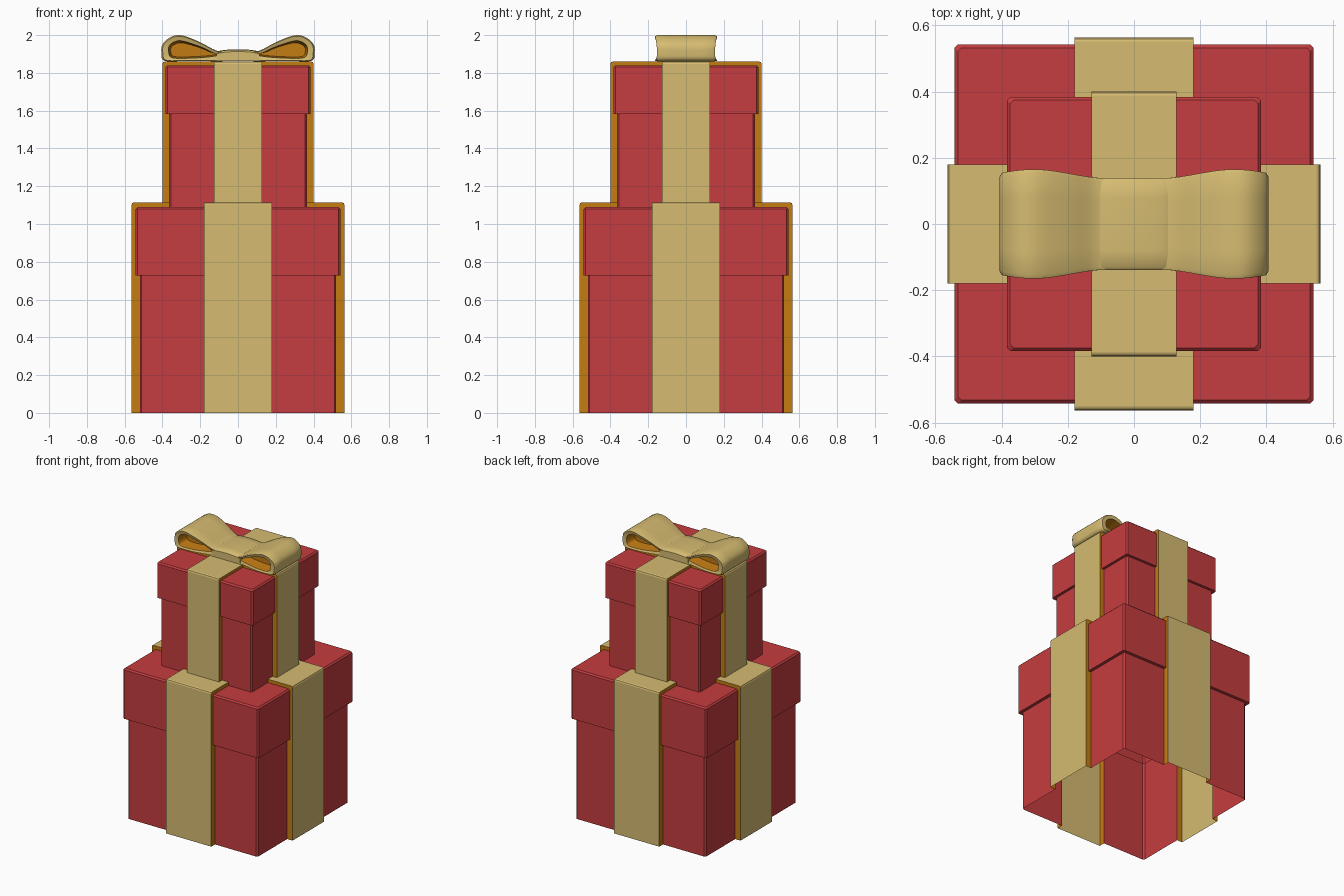
import bpy, bmesh, math

if "Cube" in bpy.data.objects:
    bpy.data.objects.remove(bpy.data.objects["Cube"])


def material(name, rgb):
    m = bpy.data.materials.new(name)
    m.diffuse_color = (*rgb, 1)
    m.use_nodes = True
    m.node_tree.nodes["Principled BSDF"].inputs["Base Color"].default_value = m.diffuse_color
    return m


RED = material("red paper", (0.56, 0.046, 0.05))
GOLD = material("gold ribbon", (0.67, 0.50, 0.165))
ORANGE = material("orange ribbon edge", (0.55, 0.20, 0.006))


def finish(bm, name, mats, smooth=None):
    bmesh.ops.remove_doubles(bm, verts=bm.verts, dist=1e-5)
    bmesh.ops.recalc_face_normals(bm, faces=bm.faces)
    me = bpy.data.meshes.new(name)
    bm.to_mesh(me)
    bm.free()
    for m in mats:
        me.materials.append(m)
    ob = bpy.data.objects.new(name, me)
    bpy.context.collection.objects.link(ob)
    if smooth:
        bpy.ops.object.select_all(action='DESELECT')
        ob.select_set(True)
        bpy.context.view_layer.objects.active = ob
        bpy.ops.object.shade_smooth_by_angle(angle=math.radians(smooth))
    return ob


def turned(p, k):
    x, y, z = p
    for _ in range(k):
        x, y = -y, x
    return (x, y, z)


def face(bm, pts, mat=0, k=0):
    f = bm.faces.new([bm.verts.new(turned(p, k)) for p in pts])
    f.material_index = mat
    return f


def strip(bm, a, b, mat=0, k=0):
    # quads between two rows of points
    for i in range(len(a) - 1):
        pts = [a[i], a[i + 1], b[i + 1], b[i]]
        face(bm, pts, mat, k)


def box(name, w, body, lid, z0, z_lid, z_top):
    # four corner shells, open below and behind the ribbons
    bm = bmesh.new()
    b = 0.01
    levels = [(body, z0), (body, z_lid), (lid, z_lid), (lid, z_top - b), (lid - b, z_top)]
    rows = [[(w, h, z), (h - b, h, z), (h, h - b, z), (h, w, z)] for h, z in levels]
    for k in range(4):
        for lo, hi in zip(rows, rows[1:]):
            strip(bm, lo, hi, 0, k)
        face(bm, rows[-1] + [(w, w, z_top)], 0, k)
    return finish(bm, name, [RED])


def ribbon(name, w, inner, outer, z0, z1, depth):
    # crossing bands: gold outside, orange edges
    bm = bmesh.new()
    b = 0.012
    path = [(outer, z0), (outer, z1 - b), (outer - b * 0.3, z1 - b * 0.3), (outer - b, z1), (w, z1)]
    zi = z1 - depth
    under = [(inner, z0), (inner, zi), (inner, zi + 0.001), (inner - 0.001, zi + 0.001), (w, zi)]
    for k in range(4):
        strip(bm, [(x, -w, z) for x, z in path], [(x, w, z) for x, z in path], 0, k)
        for s in (-w, w):
            strip(bm, [(x, s, z) for x, z in path], [(x, s, z) for x, z in under], 1, k)
    face(bm, [(w, w, z1), (-w, w, z1), (-w, -w, z1), (w, -w, z1)])
    return finish(bm, name, [GOLD, ORANGE])


box("large_box", 0.18, 0.52, 0.542, 0.0, 0.727, 1.09)
ribbon("large_ribbon", 0.18, 0.52, 0.563, 0.0, 1.115, 0.03)
box("small_box", 0.128, 0.365, 0.384, 1.09, 1.583, 1.84)
ribbon("small_ribbon", 0.128, 0.365, 0.40, 1.09, 1.86, 0.025)


def rounded(pts, cuts=4):
    # closed Catmull-Rom curve through a few profile points
    out, n = [], len(pts)
    for i in range(n):
        p = [pts[(i + j - 1) % n] for j in range(4)]
        for c in range(cuts):
            t = c / cuts
            out.append(tuple(0.5 * (2 * p[1][a] + (p[2][a] - p[0][a]) * t
                       + (2 * p[0][a] - 5 * p[1][a] + 4 * p[2][a] - p[3][a]) * t ** 2
                       + (3 * p[1][a] - p[0][a] - 3 * p[2][a] + p[3][a]) * t ** 3) for a in (0, 1)))
    return out


def half_depth(x):
    if x < 0.30:
        t = max(0, (x - 0.08) / 0.22)
        return 0.138 + 0.027 * t * t * (3 - 2 * t)
    return 0.165 - 0.013 * ((x - 0.30) / 0.11) ** 2


def bow_loop(name, side):
    outer = rounded([(0.06, 1.905), (0.12, 1.92), (0.20, 1.962), (0.29, 1.997), (0.35, 1.993),
                     (0.398, 1.955), (0.406, 1.91), (0.392, 1.865), (0.30, 1.862), (0.18, 1.862), (0.06, 1.865)])
    inner = rounded([(0.10, 1.898), (0.13, 1.906), (0.20, 1.939), (0.29, 1.968), (0.33, 1.967),
                     (0.362, 1.946), (0.368, 1.915), (0.355, 1.883), (0.30, 1.877), (0.18, 1.882), (0.10, 1.893)])
    mid = [(o[0] * 0.8 + i[0] * 0.2, o[1] * 0.8 + i[1] * 0.2) for o, i in zip(outer, inner)]
    small = [(0.25 + (x - 0.25) * 0.9, 1.915 + (z - 1.915) * 0.8) for x, z in inner]
    bm = bmesh.new()
    # rings from the front recess, round the rim, along the outside, to the back recess
    half = [(small, 0.45), (inner, 0.96), (mid, 1.0), (outer, 0.93), (outer, 0.5)]
    spec = [(p, -t) for p, t in half] + [(outer, 0)] + [(p, t) for p, t in reversed(half)]
    rings = [[(side * x, t * half_depth(x), z) for x, z in p] for p, t in spec]
    last = len(rings) - 2
    for i, (a, b) in enumerate(zip(rings, rings[1:])):
        strip(bm, a + a[:1], b + b[:1], 1 if i in (0, last) else 0)
    face(bm, rings[0], 1)
    face(bm, rings[-1], 1)
    return finish(bm, name, [GOLD, ORANGE], 50)


bow_loop("bow_loop_right", 1)
bow_loop("bow_loop_left", -1)

# knot: arched band between the loops
bm = bmesh.new()
arch = [(0.115 * math.sin(math.radians(a)), 1.908 + 0.017 * math.cos(math.radians(a)))
        for a in range(-90, 91, 15)]
arch = [(-0.115, 1.862)] + arch + [(0.115, 1.862)]
rows = []
for y, dz in ((-0.139, -0.012), (-0.13, -0.003), (-0.08, 0), (0.08, 0), (0.13, -0.003), (0.139, -0.012)):
    rows.append([(x, y, z + (dz if z > 1.87 else 0)) for x, z in arch])
for a, b in zip(rows, rows[1:]):
    strip(bm, a + a[:1], b + b[:1])
face(bm, rows[0])
face(bm, rows[-1])
finish(bm, "bow_knot", [GOLD], 45)
